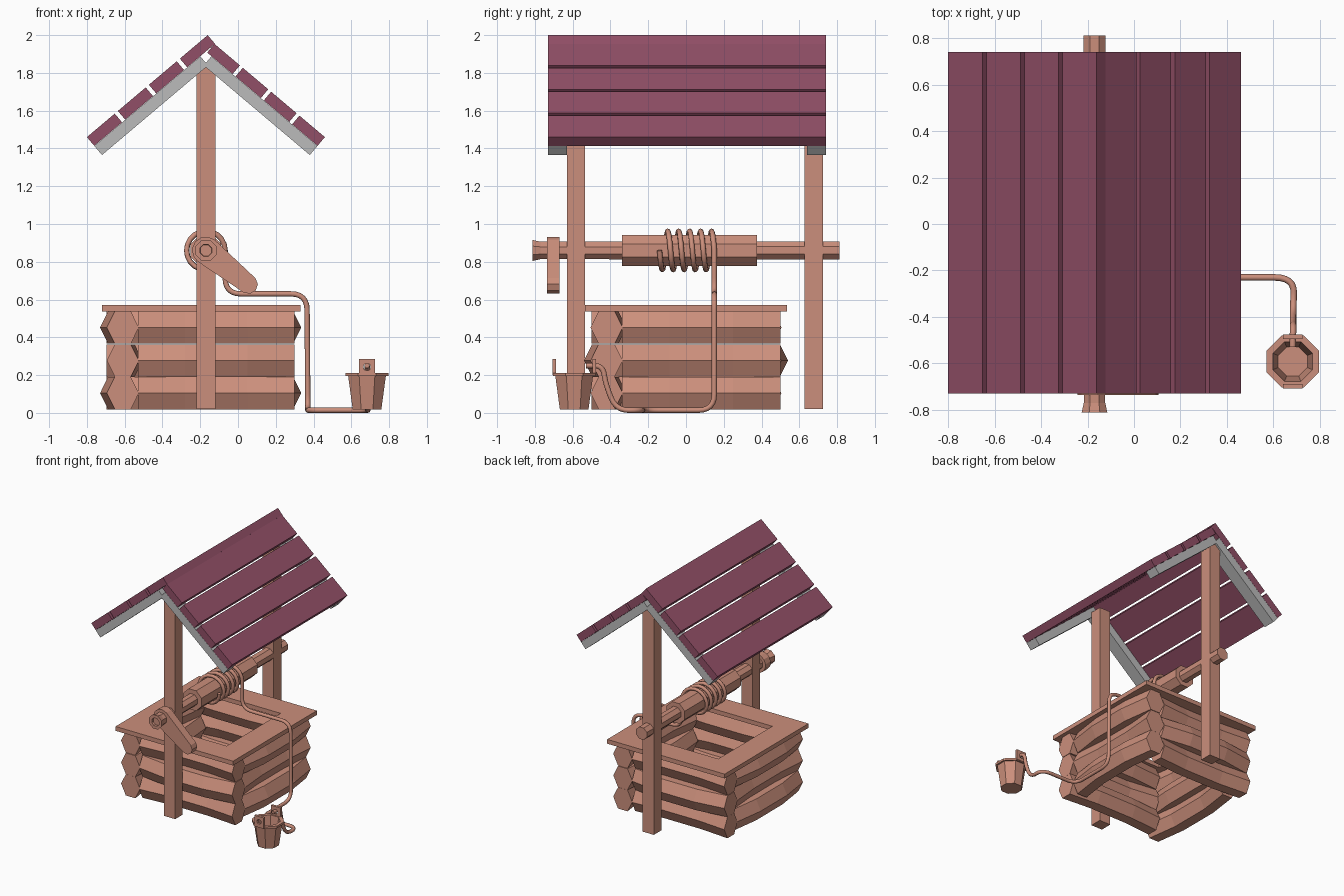
import bpy, bmesh, math
from mathutils import Vector

if "Cube" in bpy.data.objects:
    bpy.data.objects.remove(bpy.data.objects["Cube"])


def material(name, col):
    m = bpy.data.materials.new(name)
    m.diffuse_color = (*col, 1)
    m.use_nodes = True
    m.node_tree.nodes["Principled BSDF"].inputs["Base Color"].default_value = m.diffuse_color
    return m


WOOD = material("warm_wood", (0.60, 0.275, 0.20))
ROOF = material("plum_roof", (0.285, 0.078, 0.135))
GREY = material("grey_rafter", (0.50, 0.50, 0.50))
CX, AZ = -0.17, 0.86          # post / axle centre line


def rings(name, loops, mat, closed=False):
    """Bridge equal-length loops of points; cap both ends, or close into a ring."""
    bm = bmesh.new()
    vs = [[bm.verts.new(p) for p in lp] for lp in loops]
    n = len(loops[0])
    pairs = list(zip(vs, vs[1:])) + ([(vs[-1], vs[0])] if closed else [])
    for a, b in pairs:
        for i in range(n):
            j = (i + 1) % n
            bm.faces.new((a[i], a[j], b[j], b[i]))
    if not closed:
        bm.faces.new(vs[0])
        bm.faces.new(vs[-1])
    bmesh.ops.recalc_face_normals(bm, faces=bm.faces)
    me = bpy.data.meshes.new(name)
    bm.to_mesh(me)
    bm.free()
    me.materials.append(mat)
    ob = bpy.data.objects.new(name, me)
    bpy.context.collection.objects.link(ob)
    return ob


def prism(name, xz, y0, y1, mat):
    return rings(name, [[(x, y, z) for x, z in xz] for y in (y0, y1)], mat)


def box(name, x0, x1, y0, y1, z0, z1, mat=WOOD):
    return prism(name, [(x0, z0), (x1, z0), (x1, z1), (x0, z1)], y0, y1, mat)


def lathe(name, profile, axis, c, mat=WOOD, n=8):
    """Turn (radius, height) pairs around the y or z axis through c."""
    loops = []
    for r, h in profile:
        lp = []
        for i in range(n):
            a = (i + 0.5) * 2 * math.pi / n
            u, v = r * math.cos(a), r * math.sin(a)
            lp.append((c[0] + u, h, c[1] + v) if axis == 'y' else (c[0] + u, c[1] + v, h))
        loops.append(lp)
    return rings(name, loops, mat)


# Roof planks and rafters, laid out along each slope
def slab(name, side, s0, s1, d0, d1, y0, y1, mat):
    ex = -0.80 if side < 0 else 0.46
    ux, uz = -side * 0.764, 0.645
    nx, nz = side * 0.645, 0.764
    pts = [(ex + ux * s - nx * d, 1.46 + uz * s - nz * d)
           for s, d in ((s0, d0), (s1, d0), (s1, d1), (s0, d1))]
    return prism(name, pts, y0, y1, mat)


for side, label, total, gap in ((-1, "left", 0.837, 0.022), (1, "right", 0.765, 0.020)):
    w = (total - 3 * gap) / 4
    for k in range(4):
        s = k * (w + gap)
        slab(f"{label}_roof_plank_{k+1}", side, s, s + w, 0, 0.06, -0.73, 0.74, ROOF)
    for end, y in (("front", -0.73), ("back", 0.64)):
        slab(f"{end}_{label}_rafter", side, 0, 0.735, 0.061, 0.124, y, y + 0.10, GREY)

# Posts
box("front_post", CX - 0.05, CX + 0.05, -0.63, -0.535, 0.02, 1.83)
box("back_post", CX - 0.05, CX + 0.05, 0.627, 0.725, 0.02, 1.83)


# Log walls: bowed six-sided logs laid in a pinwheel
def log(name, a, b, z, bow):
    a, b = Vector((*a, z)), Vector((*b, z))
    d = (b - a).normalized()
    side = Vector((d.y, -d.x, 0))
    loops = []
    for t, k in ((0, 0), (0.3, 1), (0.7, 1), (1, 0)):
        c = a.lerp(b, t) + side * bow * k
        loops.append([c + side * 0.085 * math.cos(i * math.pi / 3)
                      + Vector((0, 0, 0.099 * math.sin(i * math.pi / 3))) for i in range(6)])
    rings(name, loops, WOOD)


for lv, z in enumerate((0.105, 0.277, 0.452)):
    s = 0.035 if lv != 1 else -0.02
    f = 0.035 if lv == 1 else -0.02
    log(f"front_log_{lv+1}", (-0.53, -0.42), (0.30, -0.42), z, f)
    log(f"right_log_{lv+1}", (0.215, -0.34), (0.215, 0.50), z, s)
    log(f"back_log_{lv+1}", (0.13, 0.42), (-0.695, 0.42), z, f)
    log(f"left_log_{lv+1}", (-0.61, 0.34), (-0.61, -0.50), z, s)

# Rim boards
X0, X1, Y, W = -0.72, 0.33, 0.535, 0.19
box("front_rim_board", X0, X1, -Y, -Y + W, 0.537, 0.572)
box("back_rim_board", X0, X1, Y - W, Y, 0.537, 0.572)
box("left_rim_board", X0, X0 + W, -Y + W, Y - W, 0.537, 0.572)
box("right_rim_board", X1 - W, X1, -Y + W, Y - W, 0.537, 0.572)

# Axle with flared, hollowed front end, and drum
lathe("axle", [(0.032, -0.795), (0.034, -0.812), (0.06, -0.812), (0.05, -0.77), (0.052, 0.812)],
      'y', (CX, AZ))
lathe("drum", [(0.088, -0.34), (0.088, 0.375)], 'y', (CX, AZ))

# Crank arm
ang = math.atan2(-0.18, 0.225)
arm = [(CX + 0.073 * math.cos(ang + math.radians(t)), AZ + 0.073 * math.sin(ang + math.radians(t)))
       for t in range(90, 271, 30)]
arm += [(0.055 + 0.05 * math.cos(ang + math.radians(t)), 0.68 + 0.05 * math.sin(ang + math.radians(t)))
        for t in range(-80, 81, 40)]
prism("crank_arm", arm, -0.735, -0.67, WOOD)


# Rope: coil on the drum, then over the rim and along the ground to the bucket
def fillet(pts, rad):
    out = [pts[0]]
    for p, q, r in zip(pts, pts[1:], pts[2:]):
        a = q + (p - q).normalized() * min(rad, (p - q).length * 0.48)
        b = q + (r - q).normalized() * min(rad, (r - q).length * 0.48)
        for i in range(7):
            t = i / 6
            out.append(a * (1 - t) ** 2 + q * 2 * t * (1 - t) + b * t * t)
    return out + [pts[-1]]


TURNS, STEPS = 5, 100
coil = []
for i in range(STEPS):
    t = i / STEPS
    a = -2 * math.pi * TURNS * t
    coil.append(Vector((CX + 0.102 * math.cos(a), -0.14 + 0.29 * t, AZ + 0.102 * math.sin(a))))
run = [Vector(p) for p in (
    (-0.068, 0.15, AZ), (-0.068, 0.15, 0.63), (0.365, 0.15, 0.63), (0.37, 0.15, 0.014),
    (0.37, -0.23, 0.014), (0.69, -0.23, 0.014), (0.685, -0.37, 0.014),
    (0.685, -0.425, 0.15), (0.685, -0.44, 0.25), (0.683, -0.53, 0.25))]
path = coil + fillet(run, 0.085)
cu = bpy.data.curves.new("rope", 'CURVE')
cu.dimensions = '3D'
cu.bevel_depth, cu.bevel_resolution, cu.use_fill_caps = 0.014, 2, True
sp = cu.splines.new('POLY')
sp.points.add(len(path) - 1)
for p, q in zip(sp.points, path):
    p.co = (*q, 1)
cu.materials.append(WOOD)
bpy.context.collection.objects.link(bpy.data.objects.new("rope", cu))

# Bucket: open eight-sided pail with two pierced ears
BX, BY = 0.683, -0.592
lathe("bucket", [(0.082, 0.018), (0.108, 0.195), (0.122, 0.195), (0.122, 0.212),
                 (0.092, 0.212), (0.068, 0.04)], 'z', (BX, BY))
for label, y in (("front", -0.708), ("back", -0.496)):
    def ring(r, yy, square):
        lp = []
        for i in range(8):
            c, s = math.cos(i * math.pi / 4), math.sin(i * math.pi / 4)
            k = r / max(abs(c), abs(s)) if square else r
            lp.append((BX + c * k, yy, 0.243 + s * k))
        return lp
    rings(f"{label}_bucket_ear", [ring(0.042, y, True), ring(0.042, y + 0.02, True),
                                  ring(0.02, y + 0.02, False), ring(0.02, y, False)],
          WOOD, closed=True)
